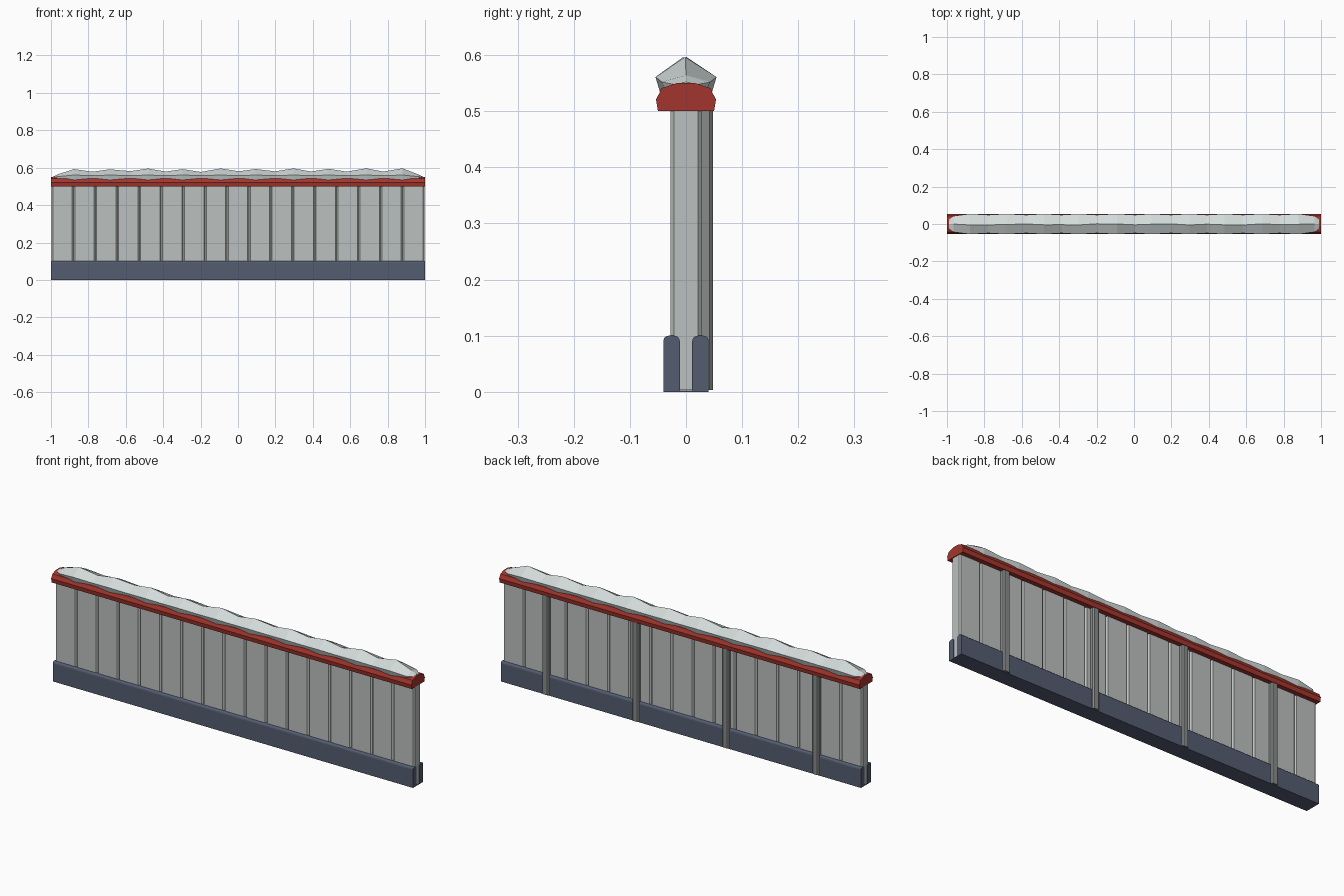
import bpy, bmesh, math, random

random.seed(4)
cube = bpy.data.objects.get("Cube")
if cube:
    bpy.data.objects.remove(cube, do_unlink=True)


def material(name, rgb):
    m = bpy.data.materials.new(name)
    m.use_nodes = True
    m.diffuse_color = (*rgb, 1)
    m.node_tree.nodes["Principled BSDF"].inputs["Base Color"].default_value = (*rgb, 1)
    return m


BOARD = material("pale grey boards", (0.50, 0.53, 0.52))
POST = material("dark grey posts", (0.25, 0.26, 0.26))
BASE = material("slate blue base", (0.087, 0.107, 0.162))
CAP = material("brick red cap", (0.37, 0.036, 0.026))
SNOW = material("snow", (0.65, 0.71, 0.70))


def loft(name, rings, mat):
    """Skin a list of equal closed rings and close both ends."""
    bm = bmesh.new()
    loops = [[bm.verts.new(p) for p in ring] for ring in rings]
    n = len(loops[0])
    for a, b in zip(loops, loops[1:]):
        for i in range(n):
            j = (i + 1) % n
            bm.faces.new((a[i], a[j], b[j], b[i]))
    bm.faces.new(loops[0])
    bm.faces.new(loops[-1])
    bmesh.ops.recalc_face_normals(bm, faces=bm.faces)
    mesh = bpy.data.meshes.new(name)
    bm.to_mesh(mesh)
    bm.free()
    mesh.materials.append(mat)
    obj = bpy.data.objects.new(name, mesh)
    bpy.context.collection.objects.link(obj)
    return obj


def rail(name, profile, half, mat):
    """Run a y-z profile along x."""
    return loft(name, [[(x, y, z) for y, z in profile] for x in (-half, half)], mat)


def upright(name, x, y, w, d, z0, z1, c, mat):
    """Vertical timber with chamfered long edges."""
    a, b = w / 2, d / 2
    plan = [(-a + c, -b), (a - c, -b), (a, -b + c), (a, b - c),
            (a - c, b), (-a + c, b), (-a, b - c), (-a, -b + c)]
    return loft(name, [[(x + px, y + py, z) for px, py in plan] for z in (z0, z1)], mat)


def mirrored(half):
    """Complete a profile across y = 0."""
    return half + [(-y, z) for y, z in reversed(half)]


# Vertical boards, touching along chamfered edges
COUNT = 17
pitch = 1.994 / COUNT
for i in range(COUNT):
    upright(f"board_{i + 1}", (i - (COUNT - 1) / 2) * pitch, 0, pitch, 0.056,
            0.003, 0.51, 0.007, BOARD)

# Support posts on the back
for i in range(4):
    upright(f"back_post_{i + 1}", -0.75 + i * 0.5, 0.03, 0.036, 0.036,
            0.003, 0.51, 0.006, POST)

# Base channel with rounded upper lips on both sides
r = 0.01
lip = [(0.0405, 0)]
for cy, start in ((0.0305, 0), (0.021, 90)):
    for k in range(4):
        t = math.radians(start + 30 * k)
        lip.append((cy + r * math.cos(t), 0.09 + r * math.sin(t)))
lip.append((0.011, 0.0025))
rail("base_channel", mirrored(lip), 1, BASE)

# Moulded cap
cap_half = [(0.05, 0.5), (0.0535, 0.521), (0.047, 0.533), (0.044, 0.541), (0.016, 0.55)]
rail("top_cap", mirrored(cap_half), 1, CAP)

# Faceted snow ridge lying on the cap, swelling at regular intervals
rings = []


def snow_ring(x, wide, low, mid, peak, ridge):
    rings.append([(x, -wide * 0.85, low), (x, -wide, mid), (x, ridge, peak),
                  (x, wide, mid), (x, wide * 0.85, low), (x, 0, 0.536)])


snow_ring(-0.99, 0.022, 0.543, 0.548, 0.552, 0)
snow_ring(-0.965, 0.043, 0.539, 0.552, 0.564, 0)
for i in range(-9, 10):
    swell = i % 2
    jitter = random.uniform(-1, 1)
    snow_ring(i * 0.097 + 0.008 * jitter,
              0.0545 if swell else 0.049,
              0.534 if swell else 0.541,
              0.561 if swell else 0.557,
              (0.594 if swell else 0.579) + 0.003 * jitter,
              -0.002 + 0.004 * random.uniform(-1, 1))
snow_ring(0.965, 0.043, 0.539, 0.552, 0.564, 0)
snow_ring(0.99, 0.022, 0.543, 0.548, 0.552, 0)
loft("snow_ridge", rings, SNOW)
